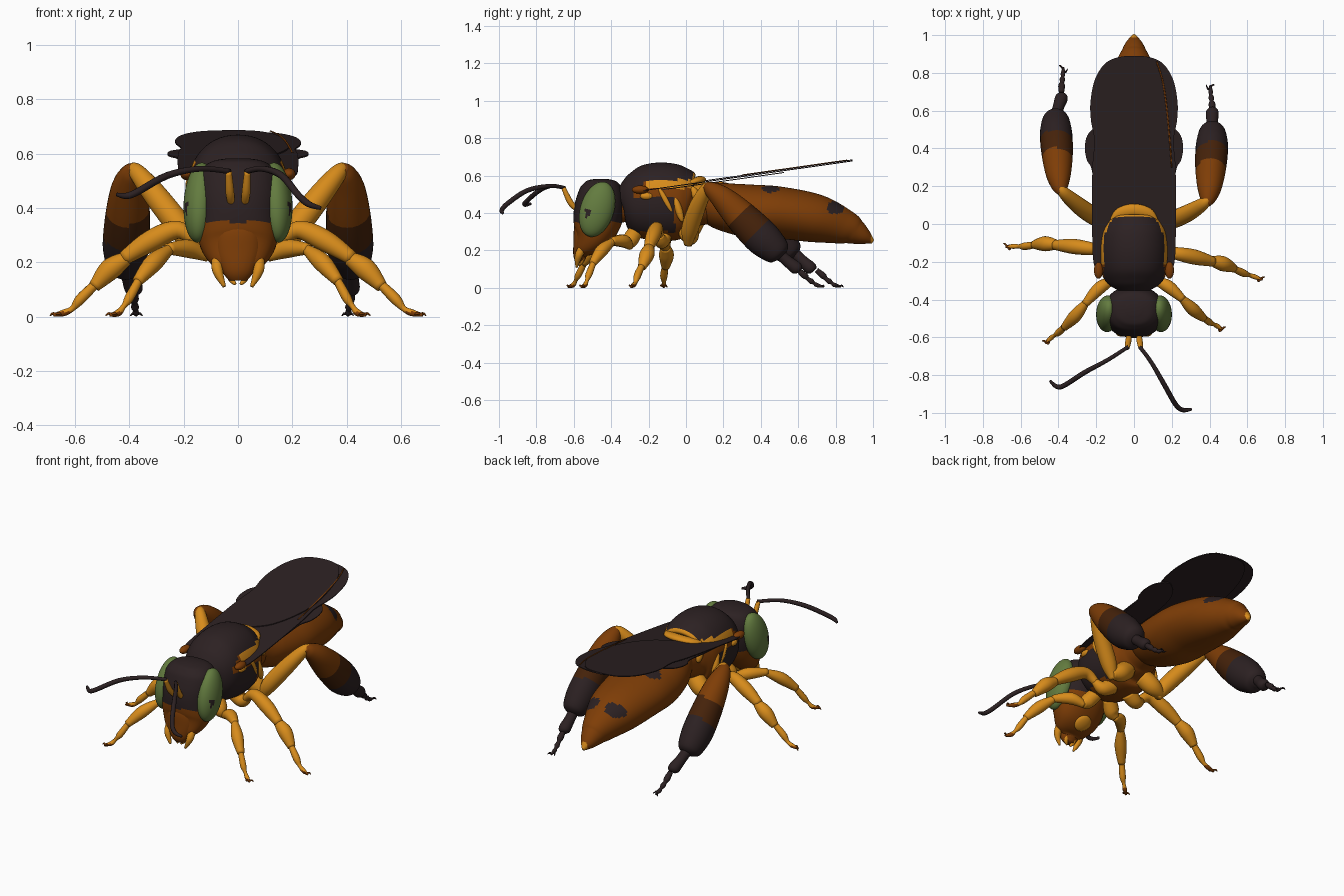
import bpy, bmesh
from math import sin, cos, pi, copysign
from mathutils import Vector, Euler

old = bpy.data.objects.get("Cube")
if old:
    bpy.data.objects.remove(old)


def material(name, *rgb):
    m = bpy.data.materials.new(name)
    m.use_nodes = True
    m.diffuse_color = (*rgb, 1)
    m.node_tree.nodes["Principled BSDF"].inputs["Base Color"].default_value = (*rgb, 1)
    return m


DARK, UMBER, BROWN, AMBER, GREEN = range(5)
MATS = [material("near_black", .025, .015, .016), material("dark_umber", .06, .016, .003),
        material("chestnut", .21, .047, .002), material("amber", .68, .26, .011),
        material("olive_green", .125, .2, .05)]


def finish(name, bm, rule, smooth=True):
    """Turn a bmesh into an object; rule is a colour index or a function of the face centre."""
    bmesh.ops.recalc_face_normals(bm, faces=bm.faces)
    for f in bm.faces:
        f.smooth = smooth
        f.material_index = rule(f.calc_center_median()) if callable(rule) else rule
    me = bpy.data.meshes.new(name)
    bm.to_mesh(me)
    bm.free()
    for m in MATS:
        me.materials.append(m)
    ob = bpy.data.objects.new(name, me)
    bpy.context.collection.objects.link(ob)
    return ob


def sample(points, steps):
    """Smooth curve through the points (any number of components)."""
    p = [Vector(q) for q in points]
    p = [p[0]] + p + [p[-1]]
    out = []
    for i in range(1, len(p) - 2):
        a, b, c, d = p[i - 1:i + 3]
        for k in range(steps):
            t = k / steps
            out.append(.5 * (2 * b + (c - a) * t + (2 * a - 5 * b + 4 * c - d) * t * t
                             + (3 * b - a - 3 * c + d) * t ** 3))
    return out + [p[-1]]


def loft(name, stations, rule, ref=(0, 0, 1), sides=20, steps=5, power=1.0):
    """Skin elliptical sections (x, y, z, half width[, half height]) along a path."""
    rows = sample([s if len(s) == 5 else (*s, s[3]) for s in stations], steps)
    bm = bmesh.new()
    rings = []
    for i, r in enumerate(rows):
        a, b = rows[max(i - 1, 0)], rows[min(i + 1, len(rows) - 1)]
        tan = (Vector(b[:3]) - Vector(a[:3])).normalized()
        u = tan.cross(Vector(ref)).normalized()
        v = u.cross(tan)
        ring = []
        for k in range(sides):
            c, s = cos(2 * pi * k / sides), sin(2 * pi * k / sides)
            c, s = copysign(abs(c) ** power, c), copysign(abs(s) ** power, s)
            ring.append(bm.verts.new(Vector(r[:3]) + u * c * max(r[3], .002) + v * s * max(r[4], .002)))
        rings.append(ring)
    for a, b in zip(rings, rings[1:]):
        for k in range(sides):
            j = (k + 1) % sides
            bm.faces.new((a[k], a[j], b[j], b[k]))
    bm.faces.new(rings[0][::-1])
    bm.faces.new(rings[-1])
    return finish(name, bm, rule)


def ellipsoid(name, centre, radii, rule, rot=(0, 0, 0)):
    bm = bmesh.new()
    bmesh.ops.create_uvsphere(bm, u_segments=40, v_segments=28, radius=1)
    e = Euler(rot).to_matrix()
    for v in bm.verts:
        v.co = e @ Vector([c * r for c, r in zip(v.co, radii)]) + Vector(centre)
    return finish(name, bm, rule)


def wing_height(y):
    return .55 + .1416 * y


def wing(name, outline, side, lift):
    """Thin tilted plate with a rounded outline."""
    bm = bmesh.new()
    pts = sample(outline + outline[:1], 5)[:-1]
    f = bm.faces.new([bm.verts.new((x * side, y, wing_height(y) + lift)) for x, y in pts])
    top = bmesh.ops.extrude_face_region(bm, geom=[f])["geom"]
    bmesh.ops.translate(bm, vec=(0, 0, .005), verts=[v for v in top if isinstance(v, bmesh.types.BMVert)])
    return finish(name, bm, DARK, False)


# Abdomen: dark spots high on the sides, amber tip
def abdomen_rule(c):
    tail = ((c.y - .8) / .05) ** 2 + ((c.z - .43) / .035) ** 2 < 1
    middle = ((c.y - .45) / .045) ** 2 + ((c.z - .53) / .02) ** 2 < 1
    if c.y > .988:
        return AMBER
    return DARK if (tail or middle) and abs(c.x) > .03 else BROWN


loft("abdomen", [(0, .02, .46, .08, .08), (0, .12, .455, .125, .11), (0, .22, .43, .165, .13),
                 (0, .35, .41, .19, .142), (0, .5, .402, .193, .139), (0, .7, .37, .16, .128),
                 (0, .85, .325, .098, .093), (0, .91, .297, .068, .068), (0, .96, .27, .042, .04),
                 (0, 1, .247, .008, .01)], abdomen_rule, sides=64, steps=14)


# Thorax: dark back shield, amber seam, mixed flanks
def thorax_rule(c):
    edge = .578 + min(0, c.y + .2) * .8
    if c.y > .035:
        return AMBER if c.z > .53 else BROWN
    if c.z > edge:
        return DARK
    if c.z > edge - .045 and c.y > -.22:
        return AMBER
    if c.z < .3 or (c.z > .49 and c.y > -.28):
        return BROWN
    return BROWN if c.y > -.06 else DARK


loft("thorax", [(0, -.352, .45, .05, .04), (0, -.34, .455, .1, .09), (0, -.31, .457, .145, .145),
                (0, -.25, .457, .175, .19), (0, -.15, .46, .187, .21), (0, -.05, .457, .182, .203),
                (0, .0, .455, .162, .18), (0, .03, .45, .135, .14), (0, .06, .45, .125, .12),
                (0, .12, .45, .115, .11)], thorax_rule, sides=56, steps=7, power=.93)
loft("scutellum_arc", [(-.115, .02, .56, .014), (-.075, .058, .574, .028, .016),
                       (0, .075, .58, .032, .018), (.075, .058, .574, .028, .016), (.115, .02, .56, .014)], AMBER)
loft("neck", [(0, -.4, .42, .08), (0, -.34, .43, .08), (0, -.3, .44, .1)], BROWN)
loft("collar", [(-.04, -.335, .535, .006), (0, -.342, .54, .01), (.04, -.335, .535, .006)], AMBER)

# Head: dark crown and face, chestnut lower part
loft("head", [(0, -.56, .17, .05, .025), (0, -.55, .2, .1, .05), (0, -.505, .27, .142, .1),
              (0, -.475, .36, .152, .13), (0, -.46, .45, .156, .132), (0, -.455, .53, .142, .112),
              (0, -.455, .57, .1, .08), (0, -.455, .583, .04, .03)],
     lambda c: DARK if c.z > .35 else BROWN, ref=(0, 1, 0), sides=36, steps=7, power=.88)
loft("clypeus", [(0, -.565, .135, .035, .02), (0, -.567, .17, .06, .035), (0, -.56, .24, .085, .042),
                 (0, -.555, .32, .08, .042), (0, -.545, .345, .04, .02)], BROWN, ref=(0, 1, 0))
ellipsoid("mouth_plate", (0, -.445, .208), (.05, .05, .02), AMBER, (.63, 0, 0))


# Eyes carry a small dark spot at the front
def eye_rule(c):
    spot = abs(c.z - .4) < .022 and abs(c.y + .525) < .014
    return DARK if spot else GREEN


FOREWING = [(.18, -.26), (.215, -.2), (.222, .05), (.22, .3), (.21, .44), (.228, .55), (.23, .65), (.205, .77),
            (.14, .86), (.03, .89), (-.07, .87), (-.14, .77), (-.18, .6), (-.18, .4), (-.1, .2), (.03, .08),
            (.15, -.1)]
HINDWING = [(.18, -.15), (.21, .1), (.222, .28), (.25, .34), (.26, .41), (.24, .48), (.17, .52), (.08, .4),
            (.08, .1)]
loft("wing_edge", [(x, y, wing_height(y) + .012, .004, .002)
                   for x, y in [(.12, .86), (.155, .74), (.18, .55), (.2, .3)]], BROWN, sides=8)

for side, tag in ((1, "left"), (-1, "right")):
    def limb(name, pts, rule, lean=0, **kw):
        """Mirrored limb part; lean swings the right-hand limb along the body."""
        k = lean if side < 0 else 0
        return loft(f"{tag}_{name}", [(p[0] * side, p[1] + k * max(0, p[0] - .15), *p[2:]) for p in pts],
                    rule, **kw)

    wing(tag + "_forewing", FOREWING, side, .006 if side < 0 else 0)
    wing(tag + "_hindwing", HINDWING, side, -.01)
    ellipsoid(tag + "_eye", (.14 * side, -.475, .42), (.06, .09, .152), eye_rule, (-.3, -.06 * side, 0))
    ellipsoid(tag + "_wing_base", (.188 * side, -.245, .525), (.024, .045, .022), BROWN)

    # Amber flank plates
    for i, (y, z, ry, rz, tilt) in enumerate([(-.11, .47, .018, .075, .5), (-.04, .42, .02, .07, .3),
                                              (-.21, .49, .035, .02, 0), (.05, .5, .022, .045, .4)]):
        ellipsoid(f"{tag}_flank_plate_{i + 1}", ((.173 - max(0, y) * .9) * side, y, z), (.02, ry, rz), AMBER,
                  (tilt, 0, 0))

    # Jaws and feelers
    limb("jaw", [(.075, -.55, .22, .022), (.075, -.575, .17, .02), (.05, -.585, .11, .006)], AMBER)
    limb("palp", [(.03, -.55, .18, .012), (.025, -.56, .14, .012), (.01, -.57, .12, .005)], AMBER)
    limb("antenna_base", [(.025, -.585, .42, .013), (.03, -.62, .46, .016), (.035, -.655, .535, .012)], AMBER)
    flagellum = ([(.03, -.65, .535), (.09, -.73, .545), (.16, -.85, .52), (.22, -.955, .45), (.26, -.985, .415),
                  (.305, -.98, .4)] if side > 0 else
                 [(.03, -.65, .535), (.14, -.72, .545), (.26, -.785, .52), (.37, -.855, .46), (.41, -.86, .445),
                  (.445, -.83, .45)])
    limb("antenna", [(*p, r) for p, r in zip(flagellum, (.01, .011, .013, .013, .012, .007))], DARK, sides=10)

    def foot_rule(c):
        return BROWN if c.z < .018 else AMBER

    # Front leg
    limb("front_coxa", [(.05, -.27, .3, .04), (.09, -.3, .25, .042), (.12, -.3, .22, .02)], AMBER)
    limb("front_femur", [(.11, -.3, .22, .018), (.18, -.33, .25, .034), (.26, -.4, .25, .02)], AMBER, -.22)
    limb("front_tibia", [(.25, -.39, .25, .018), (.31, -.45, .2, .034), (.37, -.5, .13, .02)], AMBER, -.22)
    limb("front_foot", [(.365, -.495, .135, .016), (.4, -.52, .07, .018), (.42, -.53, .04, .01),
                        (.44, -.54, .015, .013), (.47, -.56, .006, .006)], foot_rule, -.22, sides=10)
    # Middle leg
    limb("middle_coxa", [(.06, -.12, .28, .045), (.12, -.13, .25, .04), (.17, -.14, .28, .02)], AMBER)
    limb("middle_femur", [(.15, -.14, .27, .02), (.22, -.155, .32, .033), (.32, -.175, .28, .04),
                          (.42, -.2, .215, .026)], AMBER, .33)
    limb("middle_tibia", [(.41, -.195, .215, .026), (.47, -.21, .175, .04), (.53, -.235, .11, .022)], AMBER, .33)
    limb("middle_foot", [(.525, -.235, .12, .017), (.58, -.26, .065, .02), (.61, -.27, .03, .011),
                         (.64, -.28, .015, .013), (.68, -.295, .006, .006)], foot_rule, .33, sides=10)
    # Hind leg with heavy banded shank
    limb("hind_coxa", [(.06, 0, .33, .055), (.12, .02, .28, .05), (.18, .02, .25, .025)], AMBER)
    limb("hind_femur", [(.16, .01, .23, .02), (.2, .02, .31, .045), (.29, .06, .43, .045),
                        (.37, .11, .53, .032), (.395, .14, .55, .015)], AMBER, .25)
    shift = .06 if side < 0 else 0

    def shank_rule(c):
        t = c.y - shift - c.z
        return BROWN if t < -.11 else UMBER if t < .07 else DARK

    limb("hind_shank", [(.39, .1, .55, .015), (.392, .13, .53, .04), (.4, .2, .475, .066),
                        (.406, .3, .375, .082, .088), (.412, .4, .275, .086, .096), (.414, .46, .22, .078, .085),
                        (.414, .5, .185, .062, .066), (.414, .515, .17, .03, .03)], shank_rule, .25,
         steps=8, sides=24)
    # Hind foot, slightly tucked in on the right
    tuck = .03 if side < 0 else 0
    limb("hind_ankle", [(.414, .49, .19, .03), (.414 - tuck / 2, .54, .145, .03), (.414 - tuck, .59, .105, .034),
                        (.412 - tuck, .605, .09, .02)], DARK, .33)
    limb("hind_foot", [(x - tuck, y, z, r) for x, y, z, r in
                       [(.414, .6, .095, .014), (.413, .635, .065, .018), (.411, .65, .05, .011),
                        (.409, .67, .035, .015), (.407, .685, .025, .009), (.406, .7, .015, .012),
                        (.404, .735, .006, .005)]], DARK, .42, sides=10)
    # Paired claws on each foot
    for leg, (x, y), col, lean in (("front", (.465, -.557), BROWN, -.22), ("middle", (.67, -.292), BROWN, .33),
                                   ("hind", (.404 - tuck, .725), DARK, .42)):
        for d in (-1, 1):
            limb(f"{leg}_claw_{'inner' if d < 0 else 'outer'}",
                 [(x, y, .01, .005), (x + .012 * d, y + .01 * d, .012, .005), (x + .022 * d, y + .012, .004, .002)],
                 col, lean, sides=6)
